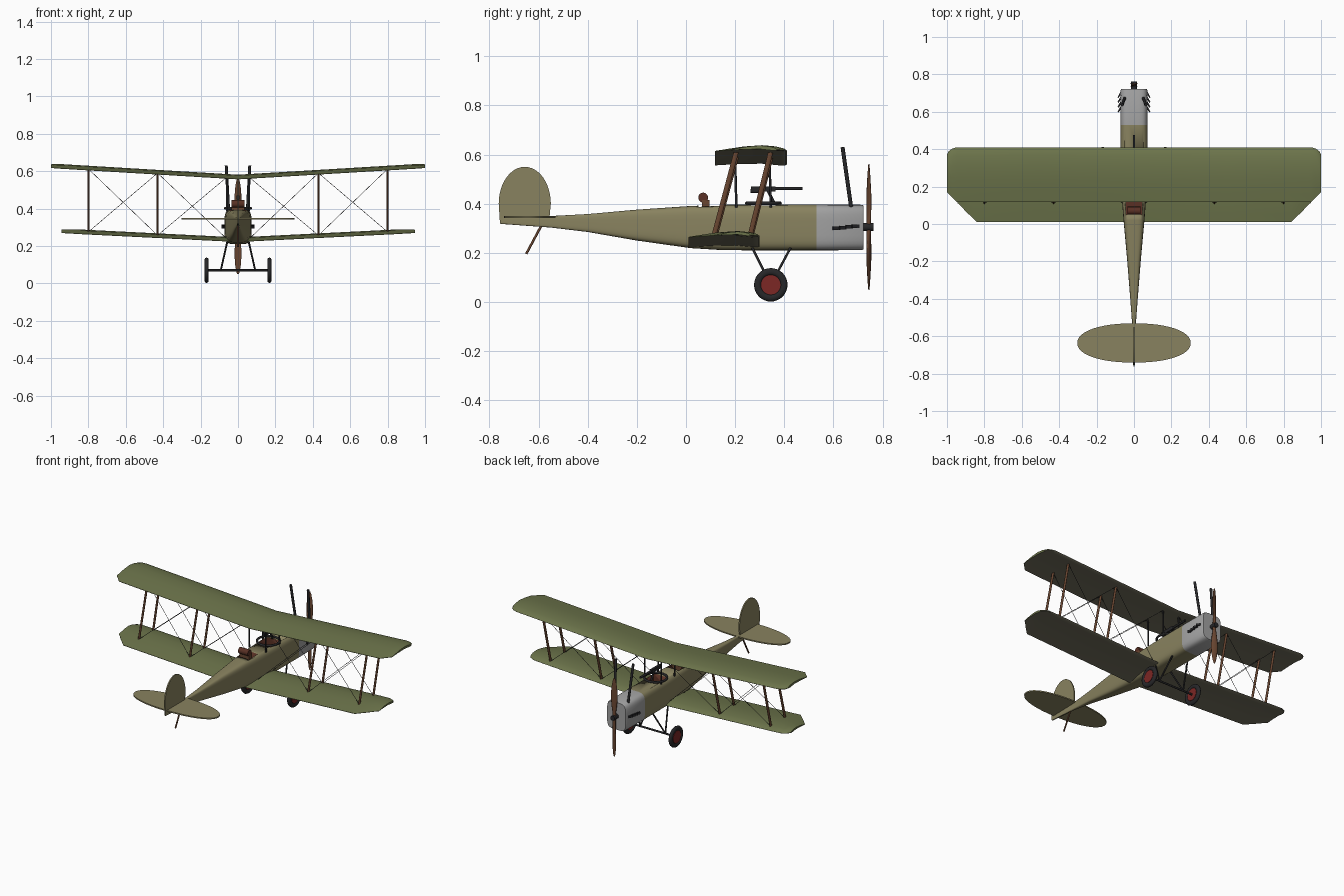
import bpy, bmesh, math
from mathutils import Vector, Matrix

if "Cube" in bpy.data.objects:
    bpy.data.objects.remove(bpy.data.objects["Cube"])


def mat(name, r, g, b):
    m = bpy.data.materials.new(name)
    m.diffuse_color = (r, g, b, 1)
    m.use_nodes = True
    m.node_tree.nodes["Principled BSDF"].inputs["Base Color"].default_value = m.diffuse_color
    return m


OLIVE = mat("olive", .15, .175, .07)
UNDER = mat("under_cloth", .17, .16, .11)
KHAKI = mat("khaki", .25, .225, .115)
METAL = mat("metal", .36, .36, .36)
WOOD = mat("wood", .14, .06, .03)
DARK = mat("dark", .02, .02, .022)
RED = mat("red", .2, .02, .018)
LEATHER = mat("leather", .1, .03, .018)


def finish(bm, name, mats, angle=35):
    bmesh.ops.recalc_face_normals(bm, faces=bm.faces)
    me = bpy.data.meshes.new(name)
    bm.to_mesh(me)
    bm.free()
    for m in mats:
        me.materials.append(m)
    ob = bpy.data.objects.new(name, me)
    bpy.context.collection.objects.link(ob)
    bpy.ops.object.select_all(action='DESELECT')
    ob.select_set(True)
    bpy.context.view_layer.objects.active = ob
    bpy.ops.object.shade_smooth_by_angle(angle=math.radians(angle))
    return ob


def loft(name, rings, mats, pick=lambda i, j: 0, angle=35):
    bm = bmesh.new()
    vs = [[bm.verts.new(p) for p in r] for r in rings]
    n = len(rings[0])
    for i in range(len(vs) - 1):
        for j in range(n):
            k = (j + 1) % n
            f = bm.faces.new((vs[i][j], vs[i][k], vs[i + 1][k], vs[i + 1][j]))
            f.material_index = pick(i, j)
    bm.faces.new(vs[0])
    f = bm.faces.new(vs[-1])
    f.material_index = pick(len(vs) - 2, 0)
    return finish(bm, name, mats, angle)


def rod(name, p, q, r, m, sides=10, flat=1.0):
    p, q = Vector(p), Vector(q)
    d = q - p
    M = Matrix.Translation((p + q) / 2) @ d.to_track_quat('Z', 'Y').to_matrix().to_4x4() \
        @ Matrix.Diagonal((flat, 1, 1, 1))
    bm = bmesh.new()
    bmesh.ops.create_cone(bm, cap_ends=True, segments=sides, radius1=r, radius2=r,
                          depth=d.length, matrix=M)
    return finish(bm, name, [m], 50)


def box(name, c, size, m, rot=0):
    bm = bmesh.new()
    M = Matrix.Translation(c) @ Matrix.Rotation(rot, 4, 'Z') @ Matrix.Diagonal((*size, 1))
    bmesh.ops.create_cube(bm, size=1, matrix=M)
    return finish(bm, name, [m])


def ring(name, c, R, r, m, axis='Z', sy=1.0):
    bpy.ops.mesh.primitive_torus_add(location=c, major_radius=R, minor_radius=r,
                                     major_segments=36, minor_segments=10)
    ob = bpy.context.object
    ob.name = name
    ob.scale.y = sy
    if axis == 'X':
        ob.rotation_euler = (0, math.pi / 2, 0)
    ob.data.materials.append(m)
    bpy.ops.object.shade_smooth()
    return ob


# fuselage: y, half width, bottom, top
stations = [(.722, .068, .215, .393), (.715, .072, .211, .396), (.53, .073, .21, .397),
            (.3, .072, .21, .397), (.15, .066, .211, .396), (.02, .056, .219, .391),
            (-.2, .036, .25, .376), (-.4, .02, .285, .358), (-.55, .009, .303, .35),
            (-.755, .004, .318, .344)]


def hull(y, w, b, t, n=32):
    pts = []
    for k in range(n):
        a = 2 * math.pi * (k + .5) / n
        c, s = math.cos(a), math.sin(a)
        pts.append((w * math.copysign(abs(c) ** .45, c), y,
                    (b + t) / 2 + (t - b) / 2 * math.copysign(abs(s) ** .45, s)))
    return pts


body = loft("fuselage", [hull(*s) for s in stations], [KHAKI, METAL, LEATHER],
            lambda i, j: 1 if i < 2 else 0)
body.data.polygons[-2].material_index = 1
body.data.polygons[-1].material_index = 0

# cockpit openings
for cy, w, l in ((.315, .1, .1), (.095, .085, .09)):
    cut = box("cockpit_cutter", (0, cy, .38), (w, l, .12), LEATHER)
    cut.hide_render = True
    mod = body.modifiers.new("opening", 'BOOLEAN')
    mod.object, mod.operation, mod.solver = cut, 'DIFFERENCE', 'EXACT'
    mod.material_mode = 'TRANSFER'
    bpy.context.view_layer.objects.active = body
    bpy.ops.object.modifier_apply(modifier=mod.name)
    bpy.data.objects.remove(cut)

# cockpit fittings and gun
ring("gun_ring", (0, .315, .402), .068, .007, DARK)
rod("headrest", (-.035, .07, .425), (.035, .07, .425), .02, LEATHER, 20)
box("seat", (0, .08, .375), (.07, .03, .08), WOOD)
box("gun_body", (0, .315, .46), (.016, .1, .022), DARK)
rod("gun_barrel", (0, .36, .462), (0, .475, .462), .007, DARK)
rod("gun_grip", (0, .262, .452), (0, .3, .452), .008, DARK)
rod("gun_post", (0, .33, .46), (0, .36, .4), .006, DARK)

# wings
section = [(0, .004), (.04, .012), (.15, .02), (.35, .025), (.6, .02), (.85, .009), (1, .002),
           (1, 0), (.7, .005), (.35, .007), (.1, 0), (.02, 0)]


def base_z(x, upper):
    return (.556 + .06 * abs(x)) if upper else (.221 + .05 * abs(x))


def wing(name, upper, outline):
    full = [(-x, a, b) for x, a, b in reversed(outline)] + [o for o in outline if o[0] > 0]
    rings = []
    for x, le, te in full:
        c = le - te
        h = .35 + .65 * c / .29
        rings.append([(x, le - t * c, base_z(x, upper) + z * h + .004 * (1 - h)) for t, z in section])
    loft(name, rings, [OLIVE, UNDER], lambda i, j: 1 if j > 6 else 0)


wing("upper_wing", True, [(0, .41, .118), (.5, .41, .118), (.947, .41, .118), (.97, .404, .141),
                          (.99, .39, .161), (1, .37, .171)])
wing("lower_wing", False, [(0, .3, .01), (.5, .3, .01), (.84, .3, .01), (.9, .298, .068),
                           (.93, .284, .1), (.945, .262, .113)])

# struts and bracing wires
for s in (-1, 1):
    for yt, yb in ((.345, .262), (.205, .115)):
        def top(x):
            return (s * x, yt, base_z(x, True) + .008)

        def bot(x):
            return (s * x, yb, base_z(x, False) + .014)
        for x in (.43, .8):
            rod("wing_strut", top(x), bot(x), .01, WOOD, 12, .5)
        for a, b in ((.06, .43), (.43, .8)):
            rod("bracing_wire", top(a), bot(b), .0013, DARK, 5)
            rod("bracing_wire", bot(a), top(b), .0013, DARK, 5)
        rod("cabane_strut", (s * .06, yt, .385), (s * .06, yt - .005, .568), .005, DARK)

# tail surfaces
N = 48


def plate(name, pts, off):
    off = Vector(off)
    c = sum((Vector(p) for p in pts), Vector()) / len(pts)
    edge = [c + (Vector(p) - c) * 1.0 for p in pts]
    loft(name, [[p - off for p in edge], [p + off for p in edge]], [KHAKI])


plate("tailplane", [(.303 * math.copysign(abs(math.cos(a)) ** .92, math.cos(a)),
                     -.636 + .105 * math.copysign(abs(math.sin(a)) ** .92, math.sin(a)), .346)
                    for a in (2 * math.pi * k / N for k in range(N))], (0, 0, .004))
arc = [(0, -.656 + .106 * math.cos(a), .4 + .15 * math.sin(a))
       for a in (math.pi * k / 24 for k in range(25))]
plate("rudder", arc + [(0, -.757, .32), (0, -.556, .338)], (.004, 0, 0))
rod("tail_skid", (0, -.588, .312), (0, -.65, .196), .005, WOOD)

# landing gear
rod("axle", (-.175, .345, .07), (.175, .345, .07), .006, DARK)
for s in (-1, 1):
    ring("tyre", (s * .168, .345, .07), .053, .015, DARK, 'X').scale.z = .8
    rod("wheel_disc", (s * .159, .345, .07), (s * .177, .345, .07), .04, RED, 32)
    rod("wheel_rim", (s * .161, .345, .07), (s * .175, .345, .07), .052, DARK, 32)
    for y in (.27, .425):
        rod("gear_leg", (s * .092, .345, .07), (s * .058, y, .22), .005, DARK)

# exhaust stacks and cowling vents
for s in (-1, 1):
    rod("exhaust", (s * .05, .672, .385), (s * .063, .637, .63), .008, DARK, 14)
    for k in range(4):
        box("vent", (s * .077, .612 + k * .026, .3 + k * .003), (.008, .032, .014), DARK, s * .5)

# propeller
for s in (-1, 1):
    rings = []
    for r, w, t, tw in ((0, .012, .011, 0), (.035, .011, .009, .5), (.08, .017, .007, .5),
                        (.14, .021, .005, .42), (.2, .017, .004, .32), (.24, .01, .003, .25),
                        (.256, .004, .002, .2)):
        rings.append([(s * (w * math.cos(a) * math.cos(tw) - t * math.sin(a) * math.sin(tw)),
                       .744 + w * math.cos(a) * math.sin(tw) + t * math.sin(a) * math.cos(tw),
                       .305 + s * r) for a in (2 * math.pi * k / 12 for k in range(12))])
    loft("propeller_blade", rings, [WOOD], angle=60)
rod("propeller_hub", (0, .715, .305), (0, .763, .305), .016, DARK, 20)
